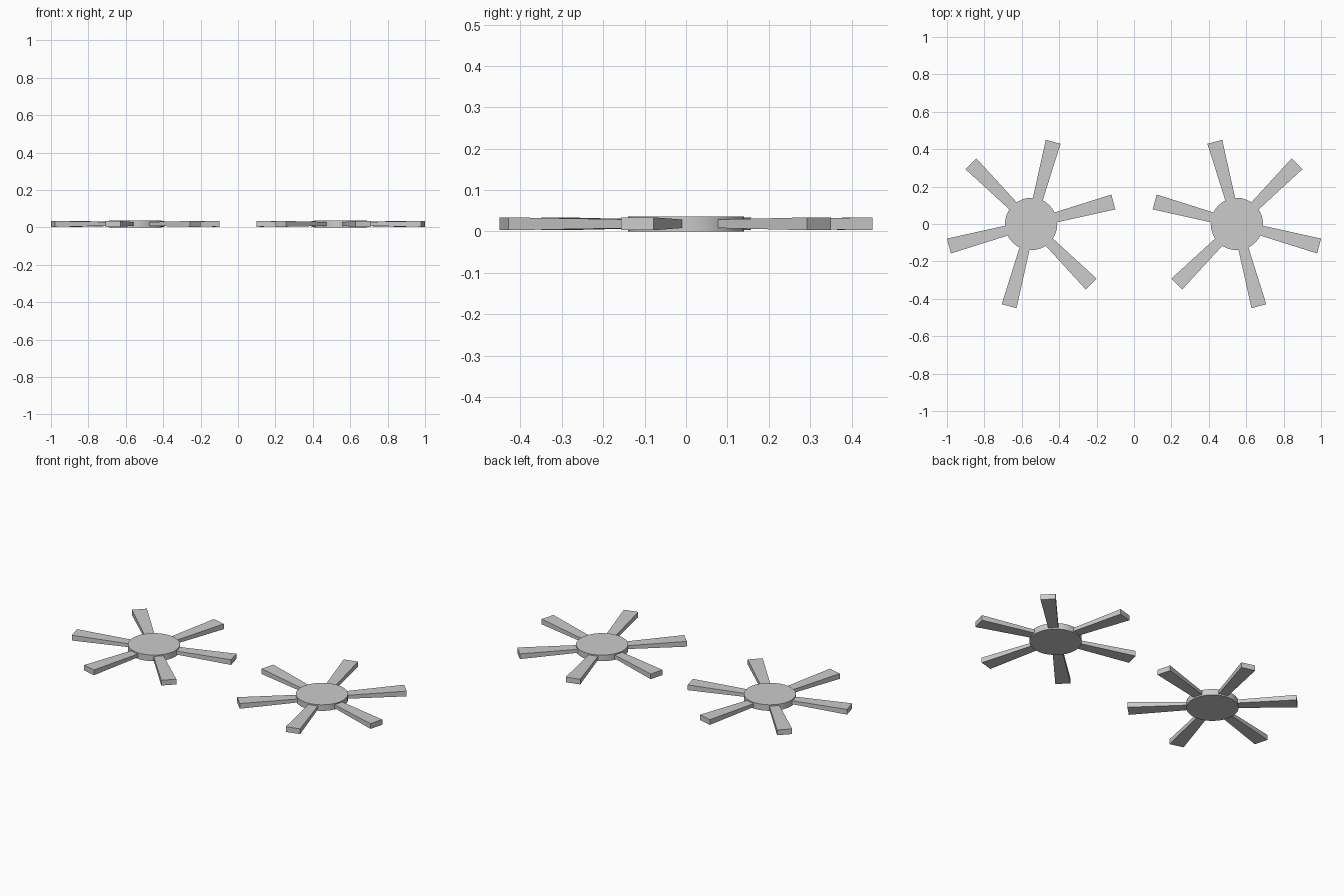
import bpy, bmesh
from math import cos, sin, radians

if "Cube" in bpy.data.objects:
    bpy.data.objects.remove(bpy.data.objects["Cube"])

CX, ZC = 0.55, 0.018      # rotor centre offset and mid height
R_IN, R_OUT = 0.12, 0.455


def make_object(name, bm):
    bmesh.ops.recalc_face_normals(bm, faces=bm.faces)
    me = bpy.data.meshes.new(name)
    bm.to_mesh(me)
    bm.free()
    ob = bpy.data.objects.new(name, me)
    bpy.context.collection.objects.link(ob)
    return ob


def hub(name, x):
    bm = bmesh.new()
    bmesh.ops.create_cone(bm, cap_ends=True, segments=32,
                          radius1=0.14, radius2=0.14, depth=0.036)
    ob = make_object(name, bm)
    ob.location = (x, 0, ZC)
    bpy.context.view_layer.objects.active = ob
    ob.select_set(True)
    bpy.ops.object.shade_smooth_by_angle(angle=radians(30))
    ob.select_set(False)


def spoke(name, x, angle):
    # Bar that flares in width and thickness towards the tip
    bm = bmesh.new()
    bmesh.ops.create_cube(bm, size=1)
    for v in bm.verts:
        outer = v.co.x > 0
        v.co.x = R_OUT if outer else R_IN
        v.co.y *= 0.082 if outer else 0.053
        v.co.z *= 0.031 if outer else 0.020
    ob = make_object(name, bm)
    ob.location = (x, 0, ZC + 0.0005)
    ob.rotation_euler.z = angle


# Two mirrored six-spoked wheels
for side, sx in (("right", 1), ("left", -1)):
    hub(f"{side}_hub", sx * CX)
    for i in range(6):
        a = radians(45 + 60 * i)
        spoke(f"{side}_spoke_{i + 1}", sx * CX, a if sx > 0 else radians(180) - a)
